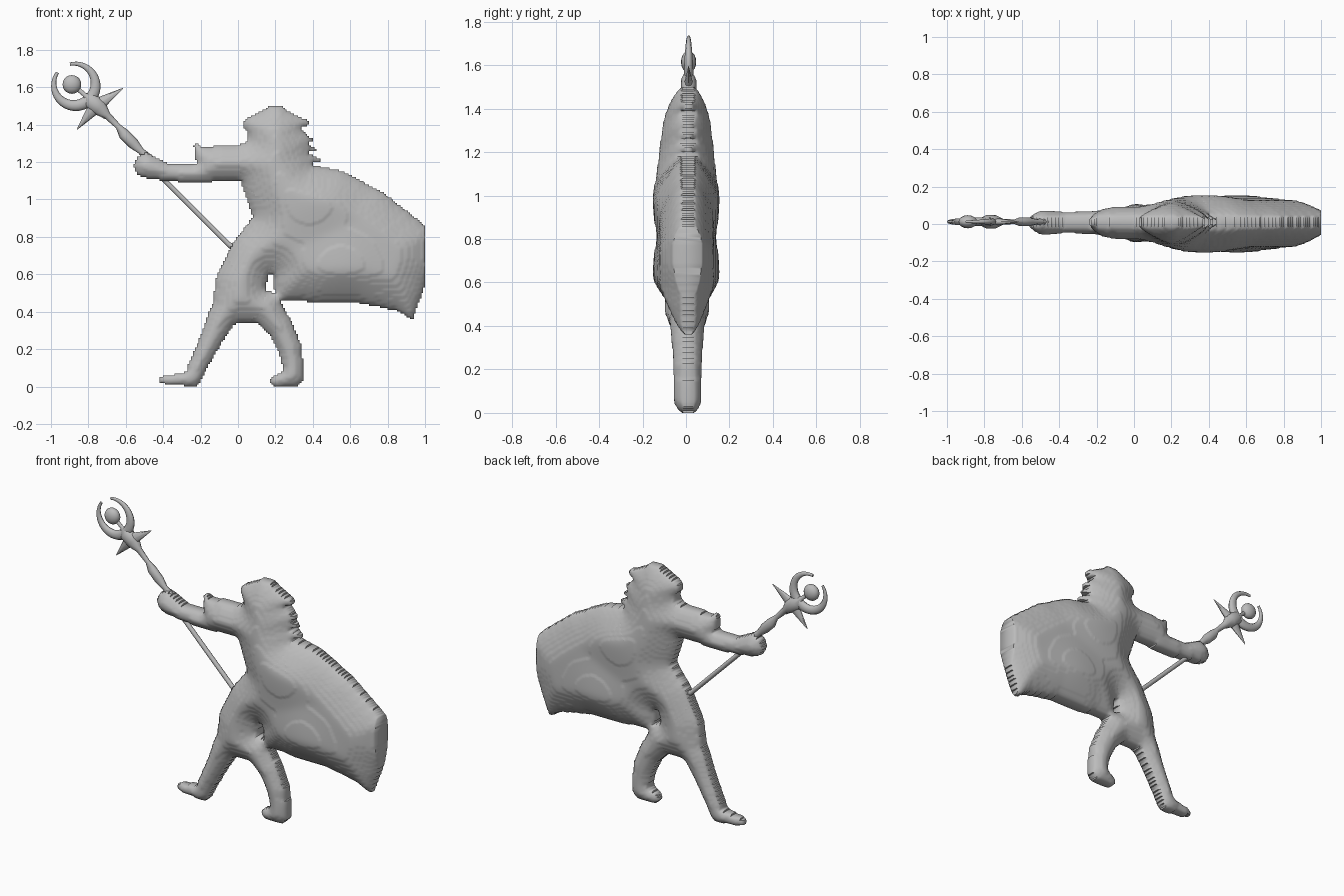
import bpy
import bmesh
from math import cos, sin, radians, exp, dist, sqrt
from mathutils.kdtree import KDTree

if "Cube" in bpy.data.objects:
    bpy.data.objects.remove(bpy.data.objects["Cube"])

grey = bpy.data.materials.new("clay_grey")
grey.use_nodes = True
grey.diffuse_color = (0.5, 0.5, 0.5, 1)
grey.node_tree.nodes["Principled BSDF"].inputs["Base Color"].default_value = grey.diffuse_color

STEP = 0.01       # silhouette grid spacing
TERRACE = 0.0125  # height of one faint relief step
SET_BACK = 0.012  # thin parts sit slightly behind the middle


def in_limb(x, z, chain):
    """Is the point within a chain of tapered (x, z, radius) links?"""
    for (ax, az, ar), (bx, bz, br) in zip(chain, chain[1:]):
        dx, dz = bx - ax, bz - az
        t = ((x - ax) * dx + (z - az) * dz) / (dx * dx + dz * dz)
        t = min(max(t, 0), 1)
        if dist((x, z), (ax + t * dx, az + t * dz)) < ar + t * (br - ar) + STEP / 2:
            return True
    return False


def in_outline(x, z, outline):
    """Is the point within a closed (x, z) outline?"""
    hit = False
    for (ax, az), (bx, bz) in zip(outline, outline[1:] + outline[:1]):
        if (az > z) != (bz > z) and x < ax + (z - az) * (bx - ax) / (bz - az):
            hit = not hit
    return hit


# Hooded head with three swept-back locks of hair
head = [(0.2, 1.18, 0.19), (0.2, 1.32, 0.155), (0.2, 1.42, 0.085)]
hood = [(0.065, 1.4, 0.04), (0.195, 1.44, 0.065), (0.36, 1.41, 0.018)]
locks = [[(0.28, 1.36 - 0.06 * n, 0.05), (0.39 + 0.02 * n, 1.32 - 0.055 * n, 0.01)]
         for n in range(3)]

# Outstretched arm with a pointed shoulder guard
arm = [(-0.49, 1.18, 0.066), (-0.38, 1.145, 0.046), (-0.2, 1.14, 0.053),
       (-0.08, 1.19, 0.095), (0.05, 1.2, 0.1)]
shoulder = [(-0.22, 1.285, 0.018), (-0.19, 1.23, 0.045), (-0.08, 1.24, 0.053)]

# Body and striding legs
chest = [(0.17, 1.17, 0.17), (0.24, 0.99, 0.18), (0.27, 0.9, 0.155),
         (0.16, 0.8, 0.13), (0.07, 0.7, 0.12)]
front_leg = [(0.07, 0.7, 0.12), (0.015, 0.55, 0.135), (0, 0.47, 0.13),
             (-0.08, 0.38, 0.078), (-0.14, 0.26, 0.06), (-0.22, 0.1, 0.05),
             (-0.24, 0.042, 0.043), (-0.4, 0.035, 0.02)]
back_leg = [(0.02, 0.43, 0.085), (0.14, 0.425, 0.09), (0.23, 0.31, 0.07),
            (0.28, 0.2, 0.062), (0.3, 0.052, 0.052), (0.2, 0.03, 0.03)]

# Billowing cape, cut off flat at its far end
cape = [(0.3, 1.22), (0.42, 1.185), (0.57, 1.155), (0.79, 1.035), (1.05, 0.83),
        (1.05, 0.66), (0.935, 0.345), (0.85, 0.4), (0.65, 0.44), (0.22, 0.455),
        (0.185, 0.53), (0.185, 0.59), (0.14, 0.64), (0.2, 0.95)]

parts = {
    "head_and_hair": (in_limb, [head, hood] + locks),
    "right_arm": (in_limb, [arm, shoulder]),
    "torso": (in_limb, [chest]),
    "cape": (in_outline, [cape]),
    "right_leg": (in_limb, [front_leg]),
    "left_leg": (in_limb, [back_leg]),
}

# Which part owns each grid point, shared so the parts join without seams
owner = {}
for i in range(-60, 108):
    for k in range(156):
        for name, (test, shapes) in parts.items():
            if any(test(i * STEP, k * STEP, shape) for shape in shapes):
                owner[i, k] = name
                break

sides = [(0, -1), (1, 0), (0, 1), (-1, 0)]
rim = {(i + a, k + b) for i, k in owner for a, b in sides} - set(owner)
tree = KDTree(len(rim))
for n, (i, k) in enumerate(rim):
    tree.insert((i * STEP, 0, k * STEP), n)
tree.balance()

# Distance from the silhouette, swelling at chest and cape, then evened out
swells = [(0.38, 1.0), (0.55, 0.62)]
depth = {}
for i, k in owner:
    x, z = i * STEP, k * STEP
    d = min(tree.find((x, 0, z))[2], 0.18)
    bump = max(exp(-(dist((x, z), c) / 0.2) ** 2) for c in swells)
    depth[i, k] = d * (1 + 0.65 * bump)
for _ in range(20):
    depth = {(i, k): 0.5 * d + 0.125 * sum(depth.get((i + a, k + b), 0) for a, b in sides)
             for (i, k), d in depth.items()}

# Rounded half thickness with faint terraces
height = {}
for p, d in depth.items():
    h = 0.285 * sqrt(d)
    height[p] = 0.7 * h + 0.3 * TERRACE * round(h / TERRACE)

corners = [(0, 0), (1, 0), (1, 1), (0, 1)]
cells = {(i, k) for i, k in owner
         if i * STEP < 0.995 and all((i + a, k + b) in owner for a, b in corners)}


def relief(name):
    """Front and back relief of one part, walled along the silhouette."""
    bm = bmesh.new()
    made = {}

    def vert(p, side):
        if (p, side) not in made:
            h = height[p]
            y = side * h + SET_BACK * (1 - h / 0.16)
            made[p, side] = bm.verts.new((p[0] * STEP, y, p[1] * STEP))
        return made[p, side]

    for i, k in cells:
        if owner[i, k] != name:
            continue
        ring = [(i + a, k + b) for a, b in corners]
        bm.faces.new([vert(p, -1) for p in ring])
        bm.faces.new([vert(p, 1) for p in reversed(ring)])
        for n, (a, b) in enumerate(sides):
            if (i + a, k + b) not in cells:
                p, q = ring[n], ring[(n + 1) % 4]
                bm.faces.new([vert(q, -1), vert(p, -1), vert(p, 1), vert(q, 1)])
    mesh = bpy.data.meshes.new(name)
    bm.to_mesh(mesh)
    bm.free()
    mesh.shade_smooth()
    mesh.set_sharp_from_angle(angle=radians(65))
    mesh.materials.append(grey)
    bpy.context.collection.objects.link(bpy.data.objects.new(name, mesh))


for part in parts:
    relief(part)


def tube(name, points, flat=1.0):
    """Tapered round bar through (x, z, radius) points."""
    curve = bpy.data.curves.new(name, "CURVE")
    curve.dimensions = "3D"
    curve.bevel_depth = 1
    curve.bevel_resolution = 2
    curve.use_fill_caps = True
    line = curve.splines.new("POLY")
    line.points.add(len(points) - 1)
    for point, (x, z, r) in zip(line.points, points):
        point.co = (x, 0, z, 1)
        point.radius = r
    curve.materials.append(grey)
    obj = bpy.data.objects.new(name, curve)
    obj.location.y = SET_BACK
    obj.scale.y = flat
    bpy.context.collection.objects.link(obj)


# Staff: thin lower rod, then knobbed upper shaft and collar
tube("staff_lower", [(-0.02, 0.74, 0.018), (-0.05, 0.76, 0.014), (-0.42, 1.13, 0.014)])
tube("staff_upper", [
    (-0.45, 1.19, 0.03), (-0.52, 1.26, 0.018), (-0.56, 1.3, 0.03), (-0.61, 1.35, 0.03),
    (-0.64, 1.39, 0.015), (-0.7, 1.45, 0.02), (-0.74, 1.49, 0.045), (-0.79, 1.53, 0.045),
    (-0.82, 1.56, 0.012), (-0.88, 1.61, 0.012)], 0.8)

# Spikes around the collar
for n, (x, z) in enumerate([(-0.615, 1.595), (-0.86, 1.375), (-0.71, 1.43)]):
    tube("collar_spike_%d" % (n + 1), [(-0.76, 1.5, 0.04), (x, z, 0.002)], 0.6)

# Crescent, thickest at the lower right and open at the upper left
arc = []
for n in range(37):
    t = n / 36
    angle = radians(143 + 322 * t)
    r = 0.009 + 0.022 * sin(radians(180 * t)) ** 1.3
    arc.append((-0.867 + (0.132 - r) * cos(angle), 1.605 + (0.132 - r) * sin(angle), r))
tube("crescent", arc, 0.75)

# Orb held in the crescent
bpy.ops.mesh.primitive_uv_sphere_add(segments=16, ring_count=10, radius=0.05,
                                     location=(-0.888, SET_BACK, 1.615))
orb = bpy.context.object
orb.name = "orb"
orb.scale.y = 0.7
orb.data.materials.append(grey)
bpy.ops.object.shade_smooth_by_angle()
